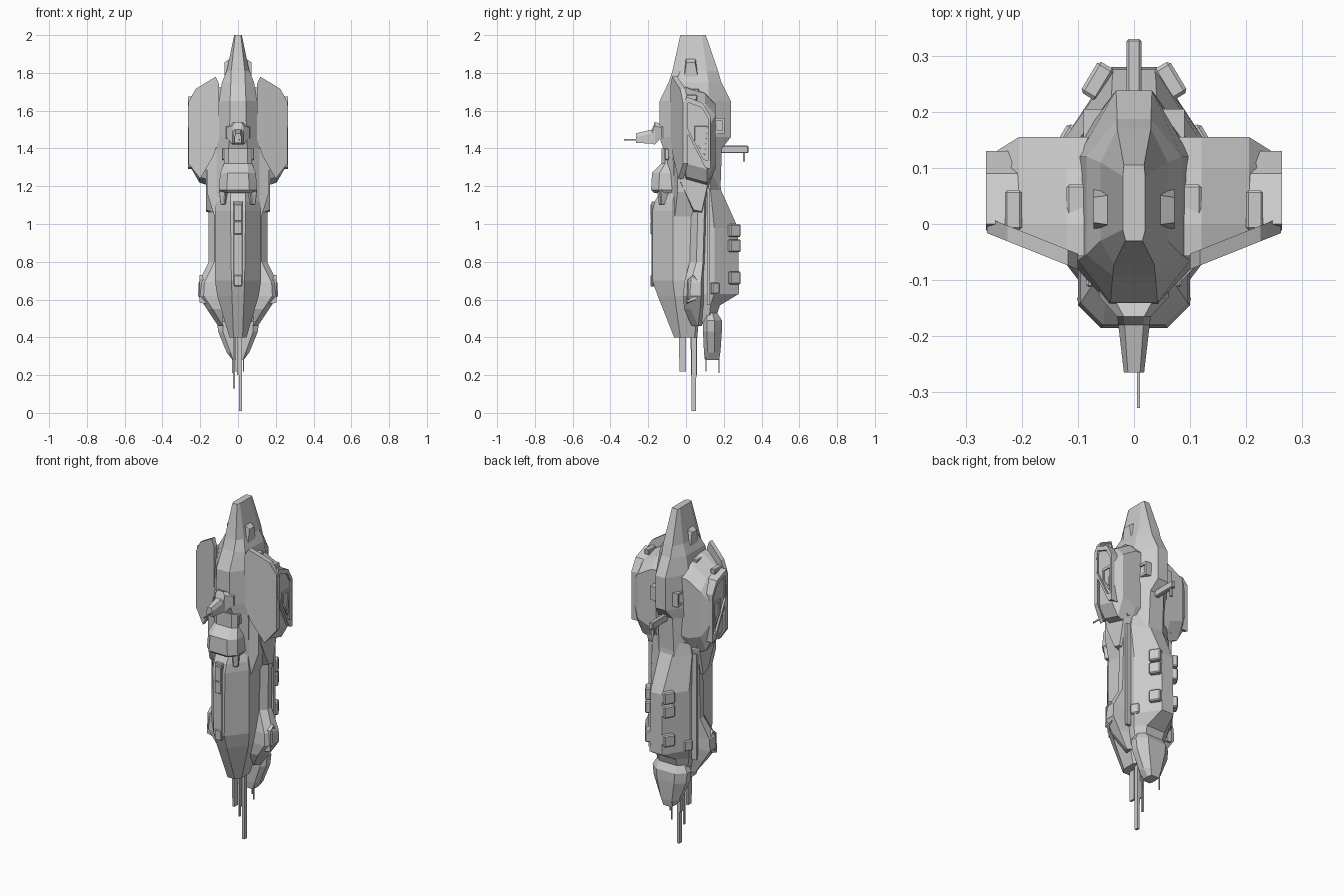
import bpy, bmesh
from mathutils import Vector, Matrix


def loft(name, rings, mirror=False, bevel=0.0):
    """Skin a list of equal-length rings of 3D points and cap both ends."""
    bm = bmesh.new()
    vr = [[bm.verts.new(p) for p in r] for r in rings]
    n = len(rings[0])
    for a, b in zip(vr, vr[1:]):
        for i in range(n):
            j = (i + 1) % n
            bm.faces.new((a[i], a[j], b[j], b[i]))
    bm.faces.new(vr[0])
    bm.faces.new(vr[-1])
    bmesh.ops.recalc_face_normals(bm, faces=bm.faces)
    me = bpy.data.meshes.new(name)
    bm.to_mesh(me)
    bm.free()
    ob = bpy.data.objects.new(name, me)
    bpy.context.collection.objects.link(ob)
    if bevel:
        b = ob.modifiers.new("bevel", 'BEVEL')
        b.width, b.segments = bevel, 1
    if mirror:
        ob.modifiers.new("mirror", 'MIRROR')
    return ob


def hull(name, rows, bevel=0.0):
    """Symmetric octagonal hull; row = z, y front, y mid1, y mid2, y back, w front, w mid, w back."""
    rings = []
    for z, yf, m1, m2, yb, wf, wm, wb in rows:
        half = [(wf, yf), (wm, m1), (wm, m2), (wb, yb)]
        rings.append([(x, y, z) for x, y in half] + [(-x, y, z) for x, y in reversed(half)])
    return loft(name, rings, bevel=bevel)


def box(name, c, s, mirror=False, bevel=0.004, turn=0.0, taper=1.0):
    """Box at centre c with size s, turned about z; taper scales the lower end."""
    rot = Matrix.Rotation(turn, 3, 'Z')
    rings = []
    for k, t in ((-.5, taper), (.5, 1)):
        rings.append([Vector(c) + rot @ Vector((i * s[0] * t, j * s[1] * t, k * s[2]))
                      for i, j in ((-.5, -.5), (.5, -.5), (.5, .5), (-.5, .5))])
    return loft(name, rings, mirror, bevel)


def scaled(yz, k):
    """Profile scaled about its middle."""
    cy = sum(p[0] for p in yz) / len(yz)
    cz = sum(p[1] for p in yz) / len(yz)
    return [(cy + (y - cy) * k, cz + (z - cz) * k) for y, z in yz]


def side_slab(name, yz, x0, x1, inset=1.0):
    """Profile in the side view extruded along x; the outer end can shrink."""
    return loft(name, [[(x0, y, z) for y, z in yz], [(x1, y, z) for y, z in scaled(yz, inset)]], True)


def side_frame(name, yz, x0, x1, k=0.6, lip=1.0, floor=0.0):
    """Raised flank frame around a sunken panel."""
    steps = ((x0, 1), (x1, lip), (x1, k), (floor or x0, k))
    return loft(name, [[(x, y, z) for y, z in scaled(yz, s)] for x, s in steps], True)


def front_plate(name, xz, yfront, yback):
    """Profile in the front view with slanted front and back faces."""
    return loft(name, [[(x, yfront(x), z) for x, z in xz], [(x, yback(x), z) for x, z in xz]], True)


# Upper body with the tapered nose
hull("upper_body", [
    (2.00, -.030, -.010, .085, .105, .015, .020, .018),
    (1.81, -.072, -.030, .110, .170, .036, .060, .030),
    (1.75, -.092, -.055, .120, .187, .038, .085, .030),
    (1.65, -.140, -.065, .120, .238, .042, .100, .032),
    (1.46, -.142, -.070, .130, .238, .045, .110, .032),
    (1.40, -.120, -.070, .130, .190, .050, .115, .045),
    (1.12, -.100, -.060, .110, .180, .050, .115, .050)])
# Front and lower hull
hull("front_hull", [
    (1.22, -.110, -.050, .060, .080, .040, .100, .090),
    (1.12, -.165, -.070, .070, .080, .040, .115, .100),
    (1.07, -.178, -.070, .070, .080, .040, .122, .110),
    (0.70, -.178, -.070, .070, .080, .035, .122, .110),
    (0.62, -.150, -.060, .070, .080, .032, .110, .100),
    (0.40, -.063, -.030, .045, .060, .024, .045, .035)])
# Rear hull with the sloped back
hull("rear_hull", [
    (1.25, .040, .070, .130, .180, .080, .120, .040),
    (1.18, .040, .070, .130, .185, .080, .130, .042),
    (0.98, .040, .070, .150, .275, .080, .125, .038),
    (0.63, .040, .070, .150, .280, .080, .125, .040),
    (0.57, .050, .070, .130, .180, .080, .110, .060),
    (0.48, .060, .080, .120, .150, .050, .090, .050)])
hull("tail_block", [
    (0.53, .090, .110, .140, .165, .060, .090, .060),
    (0.49, .088, .110, .150, .190, .080, .112, .060),
    (0.43, .090, .110, .150, .190, .080, .105, .055),
    (0.32, .095, .115, .150, .182, .040, .060, .035),
    (0.28, .100, .120, .150, .175, .025, .030, .025)])
# Long side rails that flare out near the tail
loft("side_rail", [[(.08, y0, z), (x - .03, y0, z), (x, y0 + .035, z), (x, y1 - .02, z), (.08, y1, z)]
     for z, x, y0, y1 in ((1.30, .150, .00, .12), (1.15, .155, .03, .12), (.80, .155, .02, .11),
                          (.69, .208, -.01, .10), (.62, .212, -.015, .10), (.55, .165, -.01, .095),
                          (.46, .105, .03, .085))], True)
box("side_pipe", (.140, .118, .88), (.03, .016, .62), True, 0)
side_frame("tail_window", [(.0, .57), (.06, .59), (.07, .70), (.04, .74), (.005, .71)], .13, .205, .68, .85, .19)

# Wing: slanted armour plate in front, nacelle behind, trim outside
front_plate("wing_armour", [(.10, 1.74), (.118, 1.78), (.225, 1.715), (.262, 1.645), (.262, 1.32),
                            (.20, 1.24), (.13, 1.36), (.10, 1.45)],
            lambda x: -.073 + (x - .12) * .40, lambda x: -.045 + (x - .12) * .40)
wing = []
for x, y0, y1, zt, zb in ((.05, -.06, .155, 1.73, 1.20), (.12, -.055, .155, 1.72, 1.19),
                          (.205, -.03, .155, 1.67, 1.22), (.245, -.01, .13, 1.62, 1.29)):
    wing.append([(x, y0, zt), (x, .0, zt), (x, .10, zt - .03), (x, y1, zt - .09),
                 (x, y1, zb + .10), (x, .11, zb), (x, .0, zb + .03), (x, y0, zb + .13)])
loft("wing_nacelle", wing, True)
trim = [(-.012, 1.60), (.0, 1.675), (.09, 1.64), (.13, 1.57), (.13, 1.29), (.10, 1.30), (-.012, 1.52)]
side_frame("wing_trim", trim, .20, .264, .8, 1.0, .252)
side_frame("wing_window", [(.045, 1.44), (.10, 1.36), (.115, 1.52), (.045, 1.52)], .23, .258, .7, .95, .246)
box("wing_top_light", (.215, .025, 1.67), (.03, .07, .03), True)

# Waist cowl joining the wings to the hull
front_plate("waist_cowl", [(.05, 1.40), (.138, 1.40), (.165, 1.375), (.165, 1.17), (.125, 1.04), (.05, 1.12)],
            lambda x: -.085 + (x - .05) * .35, lambda x: .10)
side_slab("waist_fairing", [(-.06, 1.38), (.10, 1.38), (.13, 1.22), (.09, 1.04), (.04, 1.05), (-.04, 1.22)],
          .10, .17, .85)

# Front collar with its feet
hull("front_neck", [
    (1.40, -.130, -.110, -.06, .0, .050, .075, .08),
    (1.32, -.130, -.110, -.06, .0, .050, .075, .08),
    (1.27, -.180, -.140, -.06, .0, .055, .095, .09),
    (1.18, -.185, -.145, -.06, .0, .060, .100, .09),
    (1.165, -.170, -.13, -.06, .0, .050, .090, .08)])
box("collar_foot", (.072, -.12, 1.145), (.04, .06, .085), True, turn=.5, taper=.7)
box("neck_clip", (.078, -.10, 1.37), (.015, .025, .06), True)
# Raised spine strip on the front hull
box("front_strip", (0, -.168, .90), (.050, .03, .44))
for z, h in ((1.06, .09), (.98, .07), (.70, .06)):
    box("strip_block", (0, -.173, z), (.044, .03, h))

# Forward gun
loft("gun_mount", [[(-w, y, z0), (w, y, z0), (w, y, z1 - .02), (w * .6, y, z1), (-w * .6, y, z1), (-w, y, z1 - .02)]
     for y, w, z0, z1 in ((-.08, .065, 1.41, 1.56), (-.13, .062, 1.46, 1.53), (-.165, .030, 1.42, 1.54),
                          (-.18, .028, 1.425, 1.50), (-.265, .018, 1.43, 1.48))])
box("gun_needle", (.008, -.275, 1.445), (.005, .105, .008), bevel=0)

# Rear fin and its prong
box("rear_fin", (0, .255, 1.395), (.026, .15, .04))
box("fin_tip", (0, .307, 1.36), (.014, .012, .06), bevel=0)
side_frame("rear_window", [(.145, 1.48), (.205, 1.48), (.205, 1.56), (.145, 1.56)], .05, .09, .65, 1, .08)
# Side cheeks of the nose
side_slab("nose_cheek", [(-.03, 1.72), (-.005, 1.89), (.055, 1.89), (.09, 1.70), (.05, 1.66), (-.01, 1.66)],
          .02, .072, .75)
box("nose_block", (.09, .03, 1.70), (.06, .08, .03), True)

# Equipment boxes lying on the sloped sides of the rear hull
for z in (.965, .885, .715):
    box("rear_box", (.065, .255, z), (.065, .034, .068), True, .006, -1.03)
box("flank_box", (.115, .15, .66), (.05, .035, .06), True, .006, -1.03)
box("flank_clip", (.14, .115, 1.26), (.04, .03, .05), True)

# Antennas hanging below
for x, y, z0, z1, w, d in ((.013, .042, .01, .42, .016, .026), (.0, .042, .2, .42, .012, .035),
                           (-.021, .045, .13, .42, .010, .012), (-.006, -.018, .22, .42, .014, .038),
                           (.03, .105, .22, .33, .006, .006), (-.03, .175, .21, .33, .006, .006)):
    box("antenna", (x, y, (z0 + z1) / 2), (w, d, z1 - z0), bevel=0, taper=.9)
